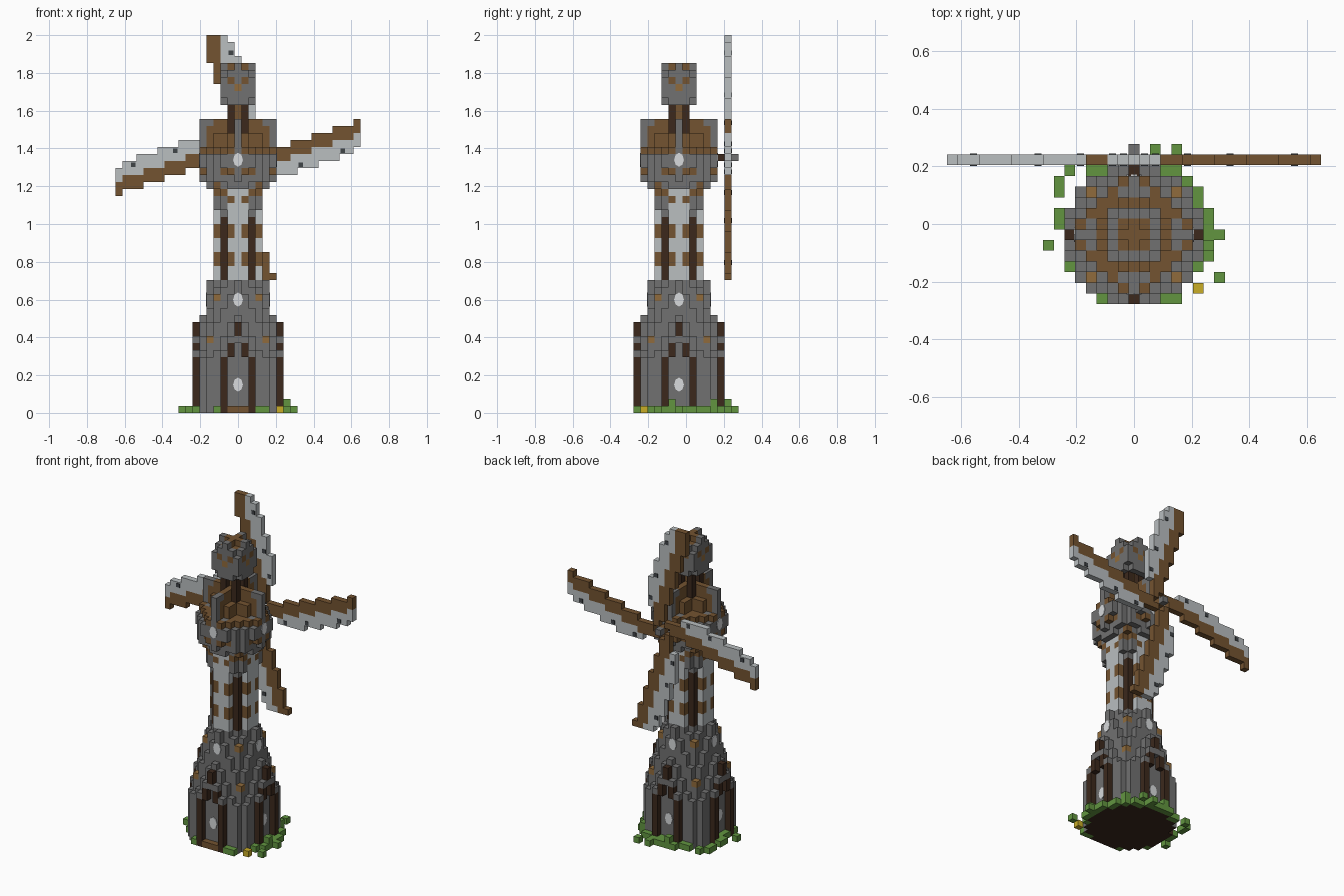
import bpy, bmesh, math
from mathutils import Vector, Matrix

cube = bpy.data.objects.get("Cube")
if cube:
    bpy.data.objects.remove(cube)

V = 1 / 27  # edge of one block
PALETTE = {
    "stone": (112, 112, 112), "wood": (115, 84, 52), "tan_wood": (143, 107, 62),
    "dark_wood": (62, 45, 34), "cloth": (184, 189, 191), "pale_window": (215, 218, 220),
    "grass": (98, 148, 66), "flower": (200, 172, 44), "charcoal": (66, 70, 73),
}
NAMES = list(PALETTE)
MATS = []
for name, rgb in PALETTE.items():
    m = bpy.data.materials.new(name)
    m.use_nodes = True
    col = [(c / 255) ** 2.2 for c in rgb] + [1]
    m.diffuse_color = col
    m.node_tree.nodes["Principled BSDF"].inputs["Base Color"].default_value = col
    MATS.append(m)


def place(i, j, k):
    """World centre of a block; the tower axis sits one block forward."""
    return Vector((i, j - 1, k + 0.5)) * V


def finish(name, bm):
    mesh = bpy.data.meshes.new(name)
    bm.to_mesh(mesh)
    bm.free()
    for m in MATS:
        mesh.materials.append(m)
    ob = bpy.data.objects.new(name, mesh)
    bpy.context.collection.objects.link(ob)
    return ob


def build_blocks(name, cells, underside=None):
    """Outer skin of a set of blocks {(i, j, k): colour}."""
    bm = bmesh.new()
    verts = {}
    normals = [Vector([s * (n == axis) for n in range(3)]) for axis in range(3) for s in (1, -1)]
    for cell, colour in cells.items():
        c = Vector(cell)
        for n in normals:
            if tuple(int(q) for q in c + n) in cells:
                continue
            u = Vector((n.y, n.z, n.x))
            w = n.cross(u)
            quad = []
            for a, b in ((1, 1), (-1, 1), (-1, -1), (1, -1)):
                p = c + (n + u * a + w * b) / 2
                key = tuple(p)
                if key not in verts:
                    verts[key] = bm.verts.new(place(*p))
                quad.append(verts[key])
            f = bm.faces.new(quad)
            bottom = underside and n.z < 0 and cell[2] == 0
            f.material_index = NAMES.index(underside if bottom else colour)
    return finish(name, bm)


def column(cells, i, j, low, high, colour):
    for k in range(low, high):
        cells[i, j, k] = colour


def grid(r):
    """All columns out to r, with their larger and smaller offset."""
    for i in range(-r, r + 1):
        for j in range(-r, r + 1):
            yield i, j, max(abs(i), abs(j)), min(abs(i), abs(j))


# Flared stone base with buttresses and four pointed dark arches
HEIGHTS = {6: [13, 11, 9], 5: [14, 13, 11, 9, 8], 4: [19, 17, 15, 13, 11], 3: [19, 19, 18, 17]}
base = {}
for i, j, a, b in grid(6):
    row = HEIGHTS.get(a, [19] * 3)
    if b >= len(row):
        continue
    if a == 6:
        start = (10, 8, 0)[b]
        column(base, i, j, start, row[b], "dark_wood")
        if b:
            base[i, j, row[b] - 1] = "stone"
        else:
            base[i, j, 10] = "stone"
        base[i, j, 0] = "dark_wood" if b == 2 else "wood" if j == -6 else "grass"
    else:
        column(base, i, j, 0, row[b], "stone")
        if a == b and a >= 3:
            base[i, j, row[b] - 1] = "tan_wood"
build_blocks("tower_base", base, "dark_wood")

# Timber framed shaft
shaft = {}
for i, j, a, b in grid(3):
    if a < 2 or (a == 2 and b < 2):
        column(shaft, i, j, 19, 34, "cloth")
    elif a == 2:
        column(shaft, i, j, 19, 28, "dark_wood")
        column(shaft, i, j, 28, 34, "stone")
    elif b < 2:
        column(shaft, i, j, 19, 34, "cloth")
        if b == 1:
            for k in (21, 22, 25, 26, 30, 32):
                shaft[i, j, k] = "wood"
    elif b == 2:
        column(shaft, i, j, 29, 34, "stone")
        shaft[i, j, 31] = "wood"
build_blocks("tower_shaft", shaft)

# Overhanging gallery with crossing upright fins
gallery = {}
for i, j, a, b in grid(5):
    if math.hypot(i, j) > 5.5:
        continue
    low = {5: 33 + b, 4: 32 + b // 2}.get(a, 32)
    top = 38 - (a == 5 and b > 1) - (a > 3 and b > 2)
    column(gallery, i, j, low, top, "wood" if a <= 3 else "stone")
    if a == 5 and b == 1 or a == 4 and b == 2:
        gallery[i, j, 34] = gallery[i, j, 37] = "wood"
    if a == 3 and b == 3:
        gallery[i, j, 33] = "tan_wood"
    if b == 0:
        column(gallery, i, j, 38, 42, "stone" if a == 5 else "wood")
        if a >= 4:
            gallery[i, j, 41] = "stone"
    elif a <= 3 and b == 1:
        column(gallery, i, j, 38, 40, "wood")
build_blocks("gallery", gallery)

# Four dark posts around a timber core
posts = {}
for i, j, a, b in grid(1):
    if b == 1:
        column(posts, i, j, 38, 46, "dark_wood")
column(posts, 0, 0, 38, 46, "wood")
build_blocks("lantern_posts", posts)

# Cap with crossing fins
cap = {}
for i, j, a, b in grid(2):
    high = 50 if b == 0 else (49 if a == 1 else 50 - b)
    column(cap, i, j, 44 + (b == 2) + (a < 2), high, "stone" if a == 2 else "wood")
    if a == 2 and b == 1:
        cap[i, j, 47] = "wood"
    if a == 2 and b == 0:
        cap[i, j, 46] = "tan_wood"
build_blocks("cap", cap)

# Four sails, each a quarter turn on from the last
TURNS = {"left": ((1, 0), (0, 1)), "upper": ((0, 1), (-1, 0)),
         "right": ((-1, 0), (0, -1)), "lower": ((0, -1), (1, 0))}
spots = bmesh.new()
for side, (along, across) in TURNS.items():
    sail = {}
    for d in range(1, 18):
        spar = (d + 1) // 3 - 1
        edge = max(d // 3 - 4, -(d // 2)) + (d == 17)
        if side == "upper":
            spar = min(spar, 4)
        for w in range(min(edge, spar), spar + 1):
            i, k = (along[n] * d + across[n] * w for n in (0, 1))
            sail[i, 7, 36 + k] = "wood" if w >= spar - 1 else "cloth"
            if w == edge and d in (5, 9, 15):
                mat = Matrix.Translation(place(i, 7, 36 + k))
                mat = mat @ Matrix.Diagonal((V * 0.65, V + 0.006, V * 0.65, 1))
                bmesh.ops.create_cube(spots, size=1, matrix=mat)
    build_blocks(side + "_sail", sail)
for f in spots.faces:
    f.material_index = NAMES.index("charcoal")
finish("sail_patches", spots)
build_blocks("sail_hub", {(0, 6, 36): "dark_wood", (0, 7, 36): "wood", (0, 8, 36): "stone"})

# Ragged ring of grass with one flower
grass = {}
for i, j, a, b in grid(7):
    d = math.hypot(i, j)
    if (i, j, 0) not in base and (d < 6.5 or d < 7.4 and (i > 0 and j > -3 or j > 5)):
        grass[i, j, 0] = "grass"
        if (i * 3 + j * 5) % 4 == 0 and i + j > -3:
            grass[i, j, 1] = "grass"
for i, j in ((2, 8), (4, 8), (-6, 6), (-7, 5), (-7, 4), (-7, 2), (-7, 1), (-8, -1),
             (-6, -3), (-3, -6), (3, -6), (4, -6), (8, -4), (8, 0), (6, -3)):
    grass[i, j, 0] = "grass"
grass[6, -5, 0] = "flower"
build_blocks("grass_ring", grass)

# Pale round windows on all four sides
panes = bmesh.new()
for quarter in range(4):
    turn = Matrix.Translation((0, -V, 0)) @ Matrix.Rotation(quarter * math.pi / 2, 4, "Z")
    for reach, z in ((5.5, 0.15), (4.5, 0.6), (5.5, 1.34)):
        mat = turn @ Matrix.Translation((0, -reach * V, z)) @ Matrix.Diagonal((0.7, 1, 1, 1))
        mat = mat @ Matrix.Rotation(math.pi / 2, 4, "X")
        bmesh.ops.create_cone(panes, cap_ends=True, segments=8, radius1=0.037, radius2=0.037,
                              depth=0.008, matrix=mat)
for f in panes.faces:
    f.material_index = NAMES.index("pale_window")
finish("windows", panes)
